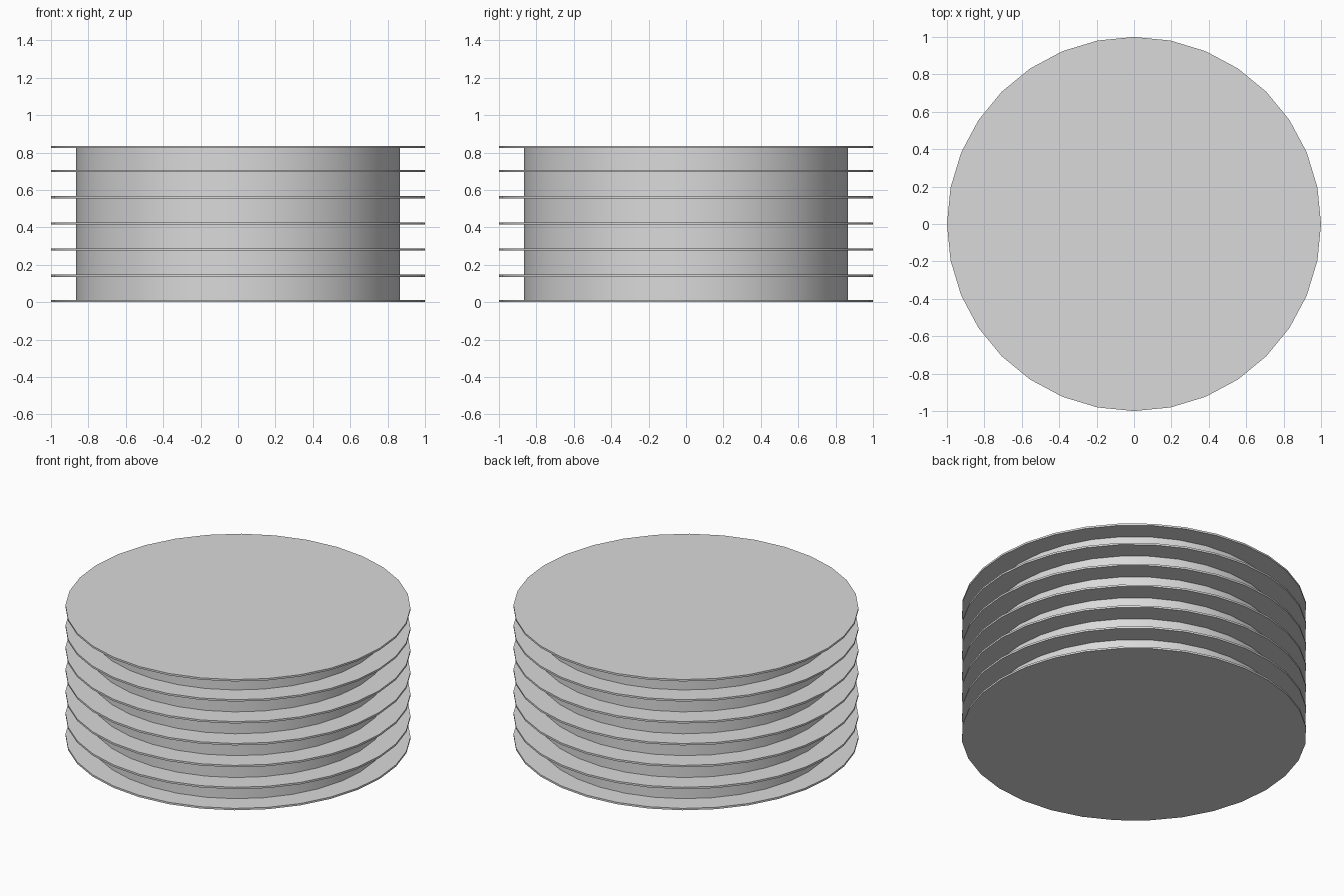
import bpy
import math

cube = bpy.data.objects.get("Cube")
if cube:
    bpy.data.objects.remove(cube, do_unlink=True)

SIDES = 32
HEIGHT = 0.836
PLATE = 0.012

grey = bpy.data.materials.new("light grey")
grey.use_nodes = True
colour = (0.7, 0.7, 0.7, 1)
grey.diffuse_color = colour
grey.node_tree.nodes["Principled BSDF"].inputs["Base Color"].default_value = colour


def cylinder(name, radius, bottom, top):
    bpy.ops.mesh.primitive_cylinder_add(
        vertices=SIDES, radius=radius, depth=top - bottom,
        location=(0, 0, (bottom + top) / 2))
    part = bpy.context.object
    part.name = name
    part.data.materials.append(grey)
    bpy.ops.object.shade_smooth_by_angle(angle=math.radians(30))
    return part


# Central drum, ending inside the outer plates
cylinder("core", 0.867, PLATE / 2, HEIGHT - PLATE / 2)

# Thin flange plates: one at each end, five evenly spaced between
cylinder("bottom_plate", 1, 0, PLATE)
for i in range(1, 6):
    middle = 0.14 * i + 0.001
    cylinder(f"middle_plate_{i}", 1, middle - PLATE / 2, middle + PLATE / 2)
cylinder("top_plate", 1, HEIGHT - PLATE, HEIGHT)
